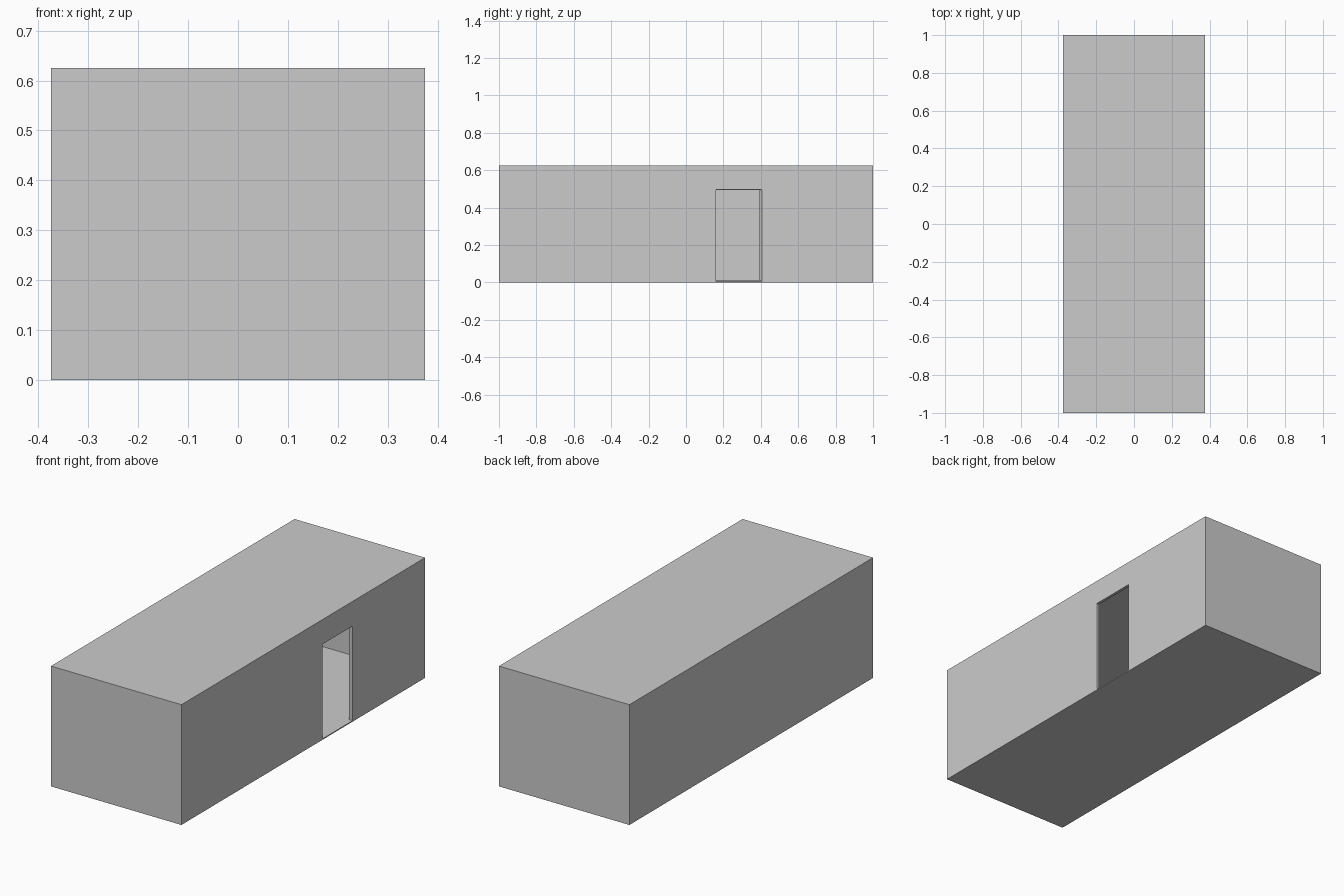
import bpy, bmesh

if "Cube" in bpy.data.objects:
    bpy.data.objects.remove(bpy.data.objects["Cube"])

L, W, H, T = 2.0, 0.75, 0.625, 0.0125   # length, width, height, wall thickness


def box(name, lo, hi, taper=None):
    """Box from two corners; taper moves the low-x end to (y0, y1, z0, z1)."""
    bm = bmesh.new()
    bmesh.ops.create_cube(bm, size=1)
    for v in bm.verts:
        low_x = v.co.x < 0
        pick = [1 if c > 0 else 0 for c in v.co]
        v.co = [(lo, hi)[p][i] for i, p in enumerate(pick)]
        if taper and low_x:
            v.co.y = taper[pick[1]]
            v.co.z = taper[2 + pick[2]]
    mesh = bpy.data.meshes.new(name)
    bm.to_mesh(mesh)
    bm.free()
    ob = bpy.data.objects.new(name, mesh)
    bpy.context.collection.objects.link(ob)
    return ob


# Outer body
shell = box("cabin_shell", (-W / 2, -L / 2, 0), (W / 2, L / 2, H))

# Hollow interior and the doorway in the right wall, slightly splayed on one jamb
room = box("room_cutter", (-W / 2 + T, -L / 2 + T, T), (W / 2 - T, L / 2 - T, H - T))
door = box("door_cutter", (W / 2 - T - 0.0125, 0.16, -0.001), (W / 2 + 0.0125, 0.418, 0.498),
           taper=(0.16, 0.381, 0.0185, 0.493))

for cutter in (room, door):
    mod = shell.modifiers.new(cutter.name, 'BOOLEAN')
    mod.operation = 'DIFFERENCE'
    mod.solver = 'EXACT'
    mod.object = cutter
    bpy.context.view_layer.objects.active = shell
    bpy.ops.object.modifier_apply(modifier=mod.name)
    bpy.data.objects.remove(cutter)
